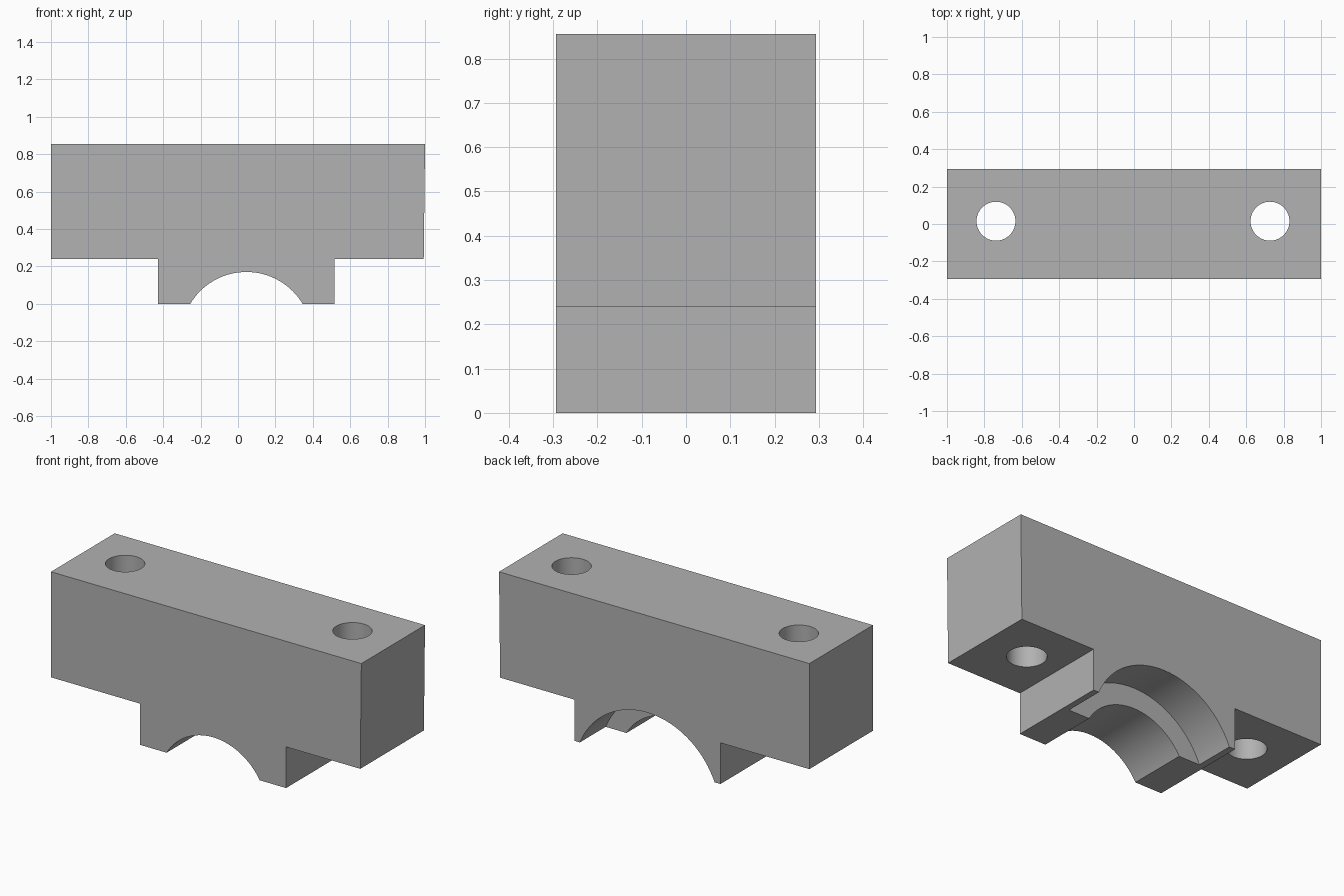
import bpy
import bmesh
import math
from mathutils import Matrix

cube = bpy.data.objects.get("Cube")
if cube:
    bpy.data.objects.remove(cube, do_unlink=True)

HALF_DEPTH = 0.293
BORE_X, BORE_Z = 0.045, -0.18

grey = bpy.data.materials.new("plain_grey")
grey.use_nodes = True
colour = (0.445, 0.445, 0.445, 1)
grey.diffuse_color = colour
grey.node_tree.nodes["Principled BSDF"].inputs["Base Color"].default_value = colour


def make_object(name, bm):
    bmesh.ops.recalc_face_normals(bm, faces=bm.faces)
    mesh = bpy.data.meshes.new(name)
    bm.to_mesh(mesh)
    bm.free()
    mesh.materials.append(grey)
    obj = bpy.data.objects.new(name, mesh)
    bpy.context.collection.objects.link(obj)
    return obj


def cylinder(name, radius, length, centre, along_y=False):
    bm = bmesh.new()
    matrix = Matrix.Translation(centre)
    if along_y:
        matrix = matrix @ Matrix.Rotation(math.pi / 2, 4, 'X')
    bmesh.ops.create_cone(bm, cap_ends=True, segments=96, radius1=radius,
                          radius2=radius, depth=length, matrix=matrix)
    obj = make_object(name, bm)
    obj.hide_render = True
    return obj


# Stepped block, extruded from front to back
profile = [(-1, 0.855), (-1, 0.24), (-0.427, 0.24), (-0.427, 0), (0.515, 0),
           (0.515, 0.24), (0.993, 0.24), (1, 0.855)]
bm = bmesh.new()
face = bm.faces.new([bm.verts.new((x, -HALF_DEPTH, z)) for x, z in profile])
extruded = bmesh.ops.extrude_face_region(bm, geom=[face])["geom"]
bmesh.ops.translate(bm, vec=(0, 2 * HALF_DEPTH, 0),
                    verts=[v for v in extruded if isinstance(v, bmesh.types.BMVert)])
block = make_object("clamp_block", bm)

# Half-round bore, its wider rear recess, and the two bolt holes
STEP_Y = 0.055
cutters = [
    cylinder("bore_cutter", 0.35, 2, (BORE_X, 0, BORE_Z), True),
    cylinder("recess_cutter", 0.47, 1, (BORE_X, STEP_Y + 0.5, BORE_Z), True),
    cylinder("left_hole_cutter", 0.104, 2, (0.727, 0.015, 0.5)),
    cylinder("right_hole_cutter", 0.104, 2, (-0.738, 0.015, 0.5)),
]

bpy.ops.object.select_all(action='DESELECT')
block.select_set(True)
bpy.context.view_layer.objects.active = block
for cutter in cutters:
    cut = block.modifiers.new(cutter.name, 'BOOLEAN')
    cut.operation = 'DIFFERENCE'
    cut.solver = 'EXACT'
    cut.object = cutter
    bpy.ops.object.modifier_apply(modifier=cut.name)
    bpy.data.objects.remove(cutter, do_unlink=True)

bpy.ops.object.shade_smooth_by_angle(angle=math.radians(30))
